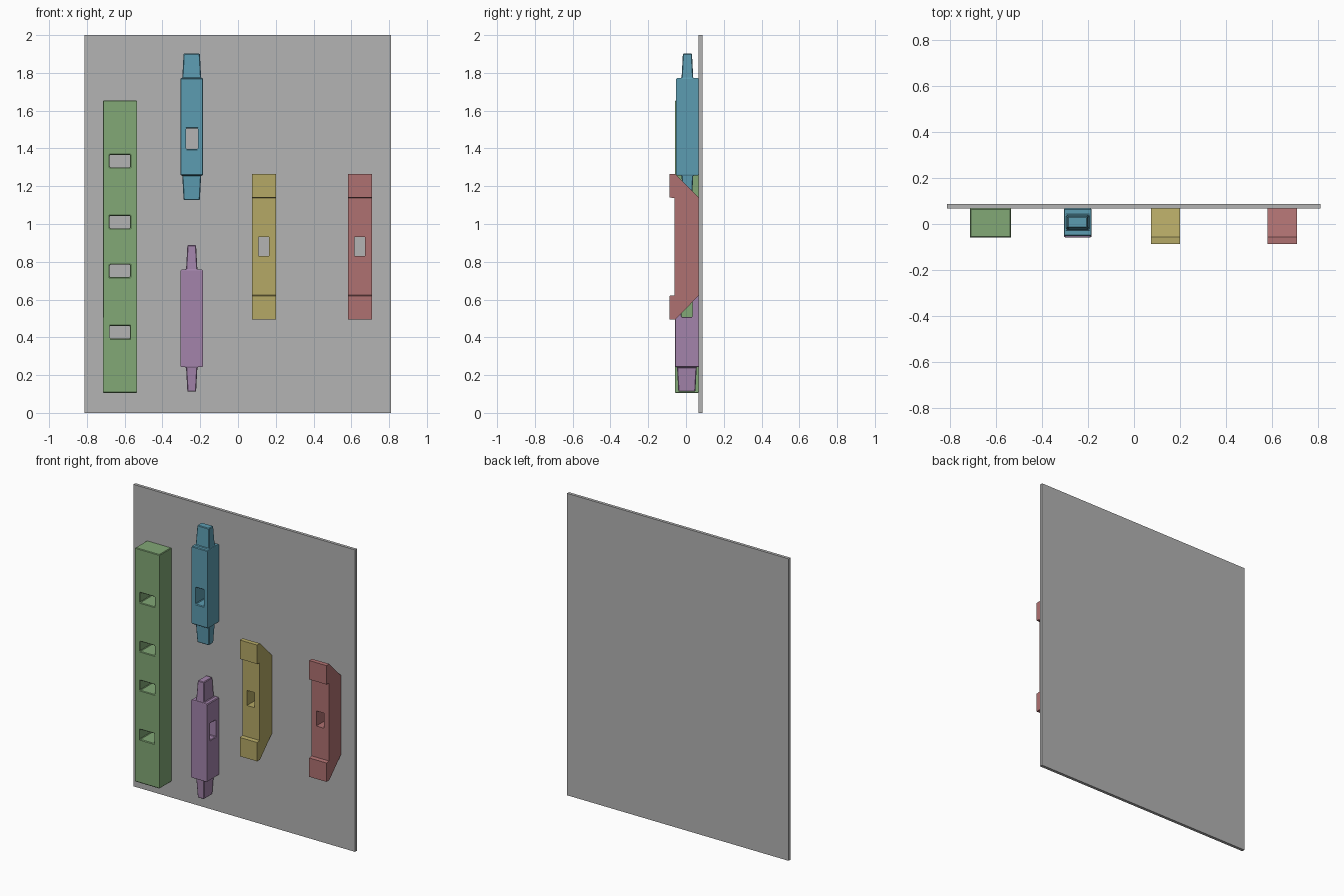
import bpy, bmesh

if "Cube" in bpy.data.objects:
    bpy.data.objects.remove(bpy.data.objects["Cube"])


def material(name, rgb):
    m = bpy.data.materials.new(name)
    lin = [((c / 255 + 0.055) / 1.055) ** 2.4 for c in rgb]
    m.diffuse_color = (*lin, 1)
    m.use_nodes = True
    m.node_tree.nodes["Principled BSDF"].inputs["Base Color"].default_value = m.diffuse_color
    return m


GREY = material("grey", (180, 180, 180))
GREEN = material("green", (130, 168, 118))
BLUE = material("blue", (92, 156, 177))
PURPLE = material("purple", (163, 132, 171))
YELLOW = material("yellow", (181, 169, 102))
RED = material("red", (175, 113, 113))


def finish(bm, name, mat):
    bmesh.ops.recalc_face_normals(bm, faces=bm.faces)
    me = bpy.data.meshes.new(name)
    bm.to_mesh(me)
    bm.free()
    ob = bpy.data.objects.new(name, me)
    bpy.context.collection.objects.link(ob)
    if mat:
        me.materials.append(mat)
    return ob


def loft(name, rings, mat):
    """Solid through rectangles (x0, x1, y0, y1, z), listed upward."""
    bm = bmesh.new()
    loops = [[bm.verts.new(p) for p in
              ((x0, y0, z), (x1, y0, z), (x1, y1, z), (x0, y1, z))]
             for x0, x1, y0, y1, z in rings]
    bm.faces.new(loops[0])
    bm.faces.new(loops[-1])
    for a, b in zip(loops, loops[1:]):
        for i in range(4):
            j = (i + 1) % 4
            bm.faces.new((a[i], a[j], b[j], b[i]))
    return finish(bm, name, mat)


def box(name, x0, x1, y0, y1, z0, z1, mat=None):
    return loft(name, [(x0, x1, y0, y1, z0), (x0, x1, y0, y1, z1)], mat)


def apply(ob, mod):
    bpy.context.view_layer.objects.active = ob
    bpy.ops.object.modifier_apply(modifier=mod.name)


def cut(ob, *bounds):
    """Cut a rectangular mortise."""
    cutter = box("cutter", *bounds)
    cutter.hide_render = True
    mod = ob.modifiers.new("mortise", 'BOOLEAN')
    mod.operation = 'DIFFERENCE'
    mod.solver = 'EXACT'
    mod.object = cutter
    apply(ob, mod)
    bpy.data.objects.remove(cutter)


def chamfer(ob, width=0.004):
    mod = ob.modifiers.new("chamfer", 'BEVEL')
    mod.width = width
    mod.segments = 1
    mod.limit_method = 'ANGLE'
    apply(ob, mod)


BACK = 0.067  # front surface of the board

# Backing board
box("back_board", -0.813, 0.811, BACK, 0.087, 0, 2, GREY)

# Long post with four mortises
post = box("long_post", -0.714, -0.535, -0.058, BACK, 0.105, 1.655, GREEN)
for z in (0.427, 0.752, 1.01, 1.333):
    cut(post, -0.679, -0.571, -0.2, BACK + 0.0, z - 0.033, z + 0.033)
chamfer(post)


def tenoned_bar(name, x, y, half, z0, z1, tx, ty, length, mat):
    """Square bar with a tapered tenon at each end."""
    t = 0.007
    hx, hy = half

    def ring(a, b, z):
        return (x - a, x + a, y - b, y + b, z)
    return loft(name, [
        ring(tx - t, ty - t, z0 - length), ring(tx, ty, z0),
        ring(hx, hy, z0), ring(hx, hy, z1),
        ring(tx, ty, z1), ring(tx - t, ty - t, z1 + length)], mat)


# Upper bar, mortised front to back
upper = tenoned_bar("upper_bar", -0.245, 0.0075, (0.059, 0.0595),
                    1.257, 1.772, 0.050, 0.031, 0.13, BLUE)
cut(upper, -0.275, -0.213, -0.2, 0.2, 1.396, 1.506)
chamfer(upper)

# Lower bar, mortised side to side
lower = tenoned_bar("lower_bar", -0.245, 0.0045, (0.059, 0.0625),
                    0.242, 0.758, 0.030, 0.052, 0.13, PURPLE)
cut(lower, -0.5, 0, -0.025, 0.034, 0.508, 0.618)
chamfer(lower)

# Brackets with raised lips and sloped back corners
HALF = [(-0.087, 0.26), (-0.087, 0.385), (-0.057, 0.385), (BACK, 0.26)]
MID = 0.88


def bracket(name, x0, x1, mat):
    upper_side = [(-0.06, 0.257)] + HALF
    outline = upper_side + [(y, -h) for y, h in reversed(upper_side)]
    bm = bmesh.new()
    face = bm.faces.new([bm.verts.new((x0, y, MID + h)) for y, h in outline])
    ext = bmesh.ops.extrude_face_region(bm, geom=[face], use_keep_orig=True)
    verts = [g for g in ext["geom"] if isinstance(g, bmesh.types.BMVert)]
    bmesh.ops.translate(bm, verts=verts, vec=(x1 - x0, 0, 0))
    ob = finish(bm, name, mat)
    cut(ob, x0 + 0.034, x0 + 0.090, -0.2, 0.2, MID - 0.05, MID + 0.05)


bracket("inner_bracket", 0.074, 0.201, YELLOW)
bracket("outer_bracket", 0.582, 0.709, RED)
